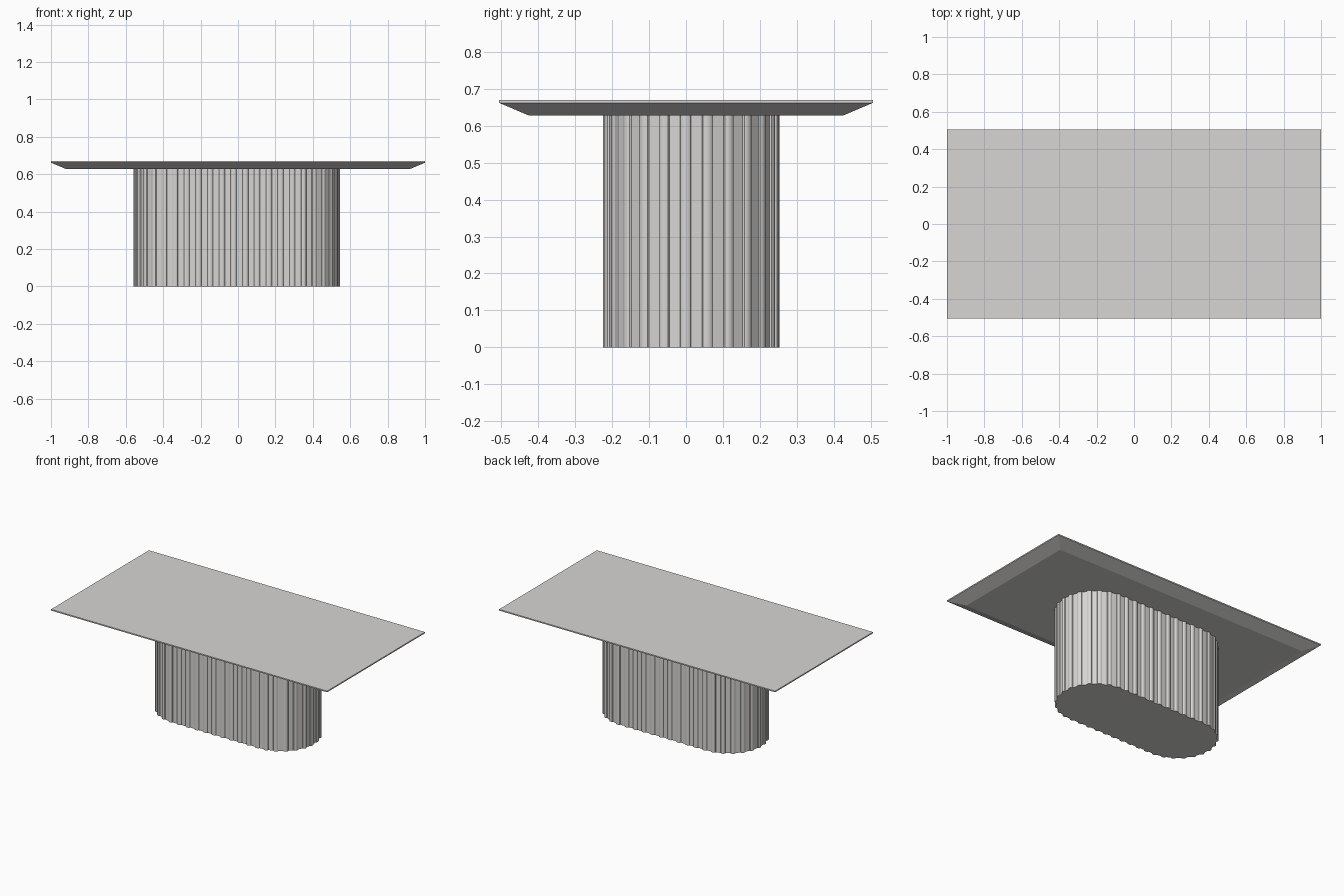
import bpy, bmesh, math

if "Cube" in bpy.data.objects:
    bpy.data.objects.remove(bpy.data.objects["Cube"])

stone = bpy.data.materials.new("warm light grey")
stone.diffuse_color = (0.68, 0.67, 0.655, 1)
stone.use_nodes = True
stone.node_tree.nodes["Principled BSDF"].inputs["Base Color"].default_value = stone.diffuse_color


def loft(name, rings):
    """Skin closed rings of equal point count and cap both ends."""
    bm = bmesh.new()
    loops = [[bm.verts.new(p) for p in ring] for ring in rings]
    n = len(loops[0])
    for a, b in zip(loops, loops[1:]):
        for i in range(n):
            j = (i + 1) % n
            bm.faces.new((a[i], a[j], b[j], b[i]))
    bm.faces.new(loops[0][::-1])
    bm.faces.new(loops[-1])
    bmesh.ops.recalc_face_normals(bm, faces=bm.faces)
    mesh = bpy.data.meshes.new(name)
    bm.to_mesh(mesh)
    bm.free()
    mesh.materials.append(stone)
    obj = bpy.data.objects.new(name, mesh)
    bpy.context.collection.objects.link(obj)
    return obj


def rectangle(hx, hy, z):
    return [(-hx, -hy, z), (hx, -hy, z), (hx, hy, z), (-hx, hy, z)]


# Tabletop: thin upright rim with a wide bevel underneath
loft("tabletop", [rectangle(0.92, 0.426, 0.628),
                  rectangle(1.0, 0.506, 0.662),
                  rectangle(1.0, 0.506, 0.67)])

# Pedestal: stadium outline with rounded ribs and flat grooves between them
CX, CY = -0.0075, 0.014
RADIUS, HALF, DEPTH = 0.239, 0.3135, 0.010
ARC_RIBS, SIDE_RIBS, STEPS = 12, 10, 6


def rib_points():
    """Fraction along one period and its height: groove first, then rib."""
    for k in range(STEPS + 1):
        a = math.pi * k / STEPS
        yield 0.75 - 0.25 * math.cos(a), math.sin(a)


def outline():
    pts = []
    for side in (1, -1):
        start = -math.pi / 2 if side == 1 else math.pi / 2
        # Rounded end
        for i in range(ARC_RIBS):
            for u, h in rib_points():
                a = start + math.pi * (i + u) / ARC_RIBS
                r = RADIUS - DEPTH * (1 - h)
                pts.append((CX + side * HALF + r * math.cos(a),
                            CY + r * math.sin(a)))
        # Straight side
        for i in range(SIDE_RIBS):
            for u, h in rib_points():
                t = (i + u) / SIDE_RIBS
                r = RADIUS - DEPTH * (1 - h)
                pts.append((CX + side * HALF * (1 - 2 * t), CY + side * r))
    return pts


section = outline()
pedestal = loft("fluted_pedestal",
                [[(x, y, z) for x, y in section] for z in (0.0, 0.629)])

bpy.context.view_layer.objects.active = pedestal
pedestal.select_set(True)
bpy.ops.object.shade_smooth_by_angle(angle=math.radians(35))
